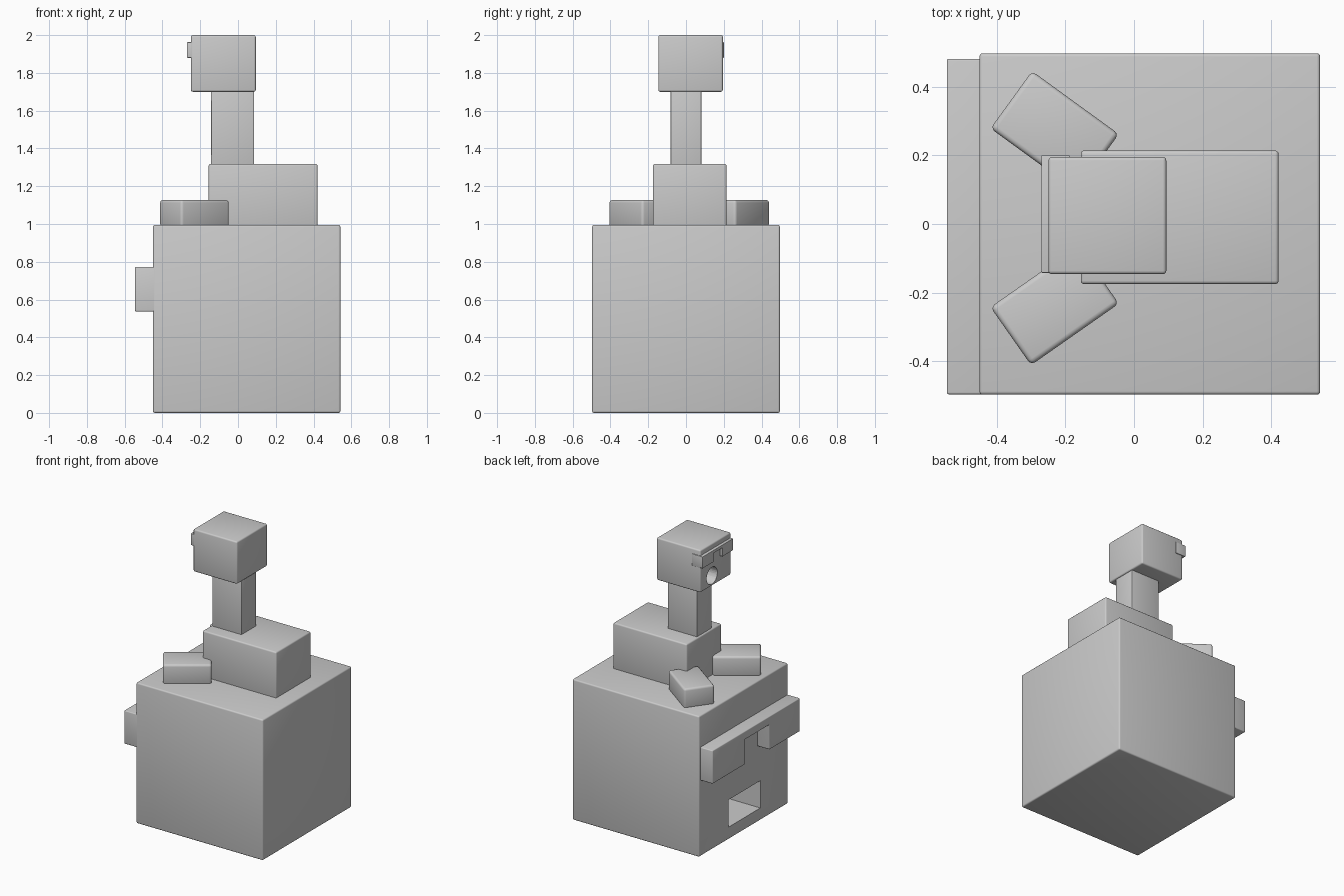
import bpy, bmesh, math

if "Cube" in bpy.data.objects:
    bpy.data.objects.remove(bpy.data.objects["Cube"])


def finish(obj, bevel):
    """Round the edges slightly and smooth only the soft corners."""
    mod = obj.modifiers.new("Bevel", "BEVEL")
    mod.width = bevel
    mod.segments = 3
    mod.limit_method = "ANGLE"
    bpy.ops.object.select_all(action="DESELECT")
    obj.select_set(True)
    bpy.context.view_layer.objects.active = obj
    bpy.ops.object.modifier_apply(modifier=mod.name)
    bpy.ops.object.shade_smooth_by_angle(angle=math.radians(35))


def box(name, x, y, z, bevel=0.01, turn=0.0):
    """Rounded box from (min, max) ranges, optionally turned about its own z axis."""
    bpy.ops.mesh.primitive_cube_add(
        size=1, location=[sum(r) / 2 for r in (x, y, z)])
    obj = bpy.context.object
    obj.name = name
    obj.scale = [r[1] - r[0] for r in (x, y, z)]
    bpy.ops.object.transform_apply(location=False, rotation=False, scale=True)
    obj.rotation_euler.z = math.radians(turn)
    if bevel:
        finish(obj, bevel)
    return obj


def visor(name, x, y_max, z_min, s, bevel):
    """Brow bar with a notch in its lower edge, extruded along x."""
    profile = [(0, 0), (0, .235), (-.977, .235), (-.977, 0),
               (-.635, 0), (-.635, .175), (-.363, .175), (-.363, 0)]
    bm = bmesh.new()
    face = bm.faces.new([bm.verts.new((x, y_max + s * y, z_min + s * z))
                         for y, z in profile])
    ext = bmesh.ops.extrude_face_region(bm, geom=[face])
    moved = [g for g in ext["geom"] if isinstance(g, bmesh.types.BMVert)]
    bmesh.ops.translate(bm, verts=moved, vec=(.235 * s, 0, 0))
    bmesh.ops.recalc_face_normals(bm, faces=bm.faces)
    mesh = bpy.data.meshes.new(name)
    bm.to_mesh(mesh)
    bm.free()
    obj = bpy.data.objects.new(name, mesh)
    bpy.context.collection.objects.link(obj)
    finish(obj, bevel)


def cut(obj, cutter):
    """Subtract the cutter and remove it."""
    cutter.hide_render = True
    mod = obj.modifiers.new("Hole", "BOOLEAN")
    mod.operation = "DIFFERENCE"
    mod.solver = "EXACT"
    mod.object = cutter
    bpy.context.view_layer.objects.active = obj
    bpy.ops.object.modifier_apply(modifier=mod.name)
    bpy.data.objects.remove(cutter)


# large base block with rectangular mouth and visor
base = box("base_block", (-.45, .542), (-.497, .497), (0, .995))
cut(base, box("mouth_cutter", (-.6, -.08), (-.188, .165), (.087, .28), bevel=0))
visor("base_visor", -.545, .481, .537, 1.0, .006)

# two angled feet on top of the base
for name, y, turn in (("left_foot", .270, -36), ("right_foot", -.237, 35)):
    box(name, (-.231 - .156, -.231 + .156), (y - .103, y + .103),
        (.985, 1.127), .015, turn)

# torso and neck
box("torso", (-.155, .421), (-.175, .214), (.985, 1.318))
box("neck", (-.143, .085), (-.082, .082), (1.30, 1.72), .004)

# head with round mouth and visor
head = box("head", (-.249, .094), (-.146, .195), (1.70, 2.0))
bpy.ops.mesh.primitive_cylinder_add(
    vertices=32, radius=.06, depth=.3, location=(-.249, .065, 1.773),
    rotation=(0, math.pi / 2, 0))
cut(head, bpy.context.object)
bpy.context.view_layer.objects.active = head
head.select_set(True)
bpy.ops.object.shade_smooth_by_angle(angle=math.radians(35))
visor("head_visor", -.27, .2, 1.88, .35, .002)
